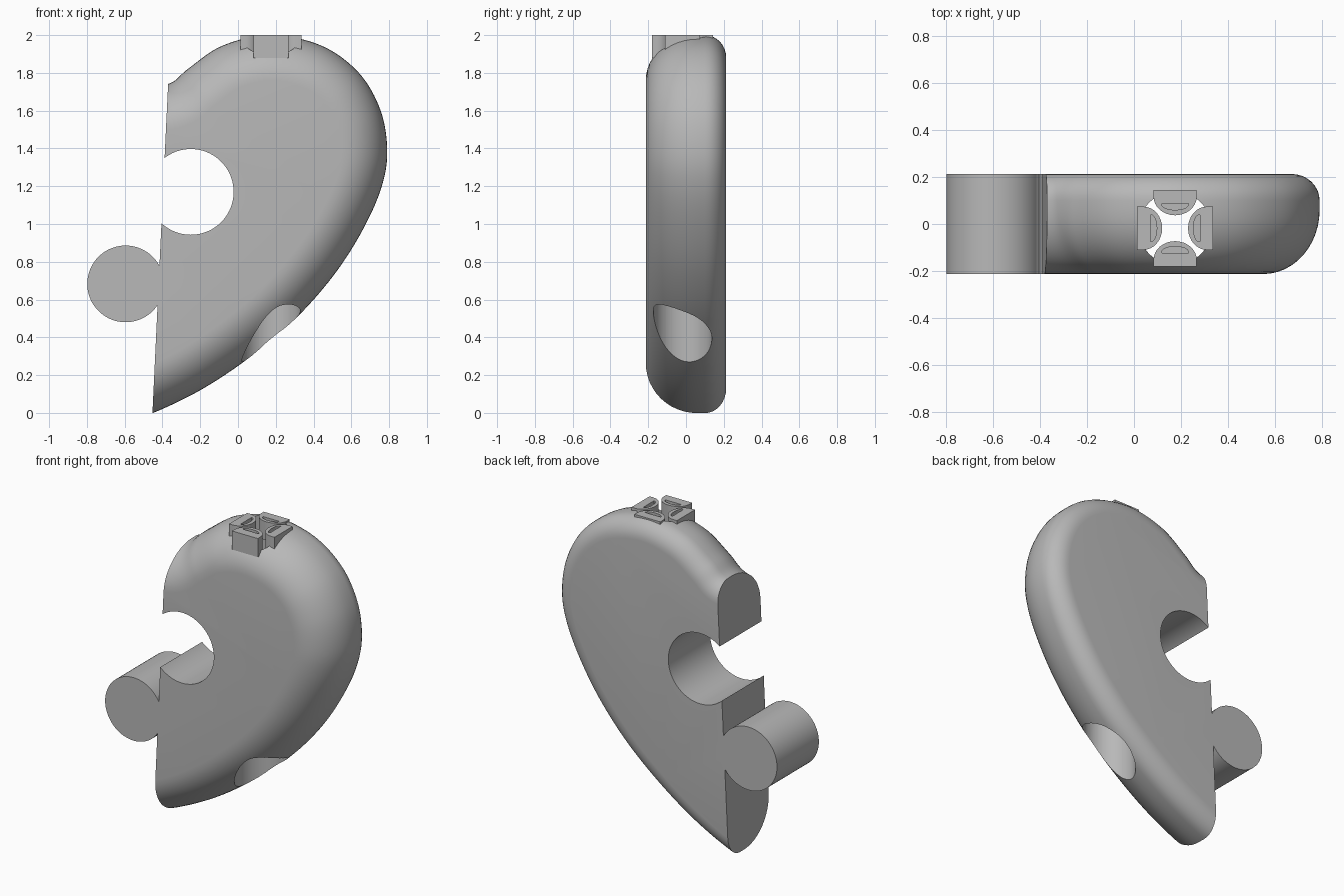
import bpy, bmesh, math
from mathutils import Vector

if "Cube" in bpy.data.objects:
    bpy.data.objects.remove(bpy.data.objects["Cube"])

grey = bpy.data.materials.new("plain grey")
grey.diffuse_color = (0.48, 0.48, 0.48, 1)
grey.use_nodes = True
grey.node_tree.nodes["Principled BSDF"].inputs["Base Color"].default_value = grey.diffuse_color


def add_object(name, bm):
    bmesh.ops.recalc_face_normals(bm, faces=bm.faces[:])
    mesh = bpy.data.meshes.new(name)
    bm.to_mesh(mesh)
    bm.free()
    mesh.materials.append(grey)
    ob = bpy.data.objects.new(name, mesh)
    bpy.context.collection.objects.link(ob)
    return ob


def prism(name, outline, direction):
    """Extrude a flat 3D outline along a vector."""
    bm = bmesh.new()
    face = bm.faces.new([bm.verts.new(p) for p in outline])
    moved = bmesh.ops.extrude_face_region(bm, geom=[face], use_keep_orig=True)["geom"]
    bmesh.ops.translate(bm, vec=direction,
                        verts=[v for v in moved if isinstance(v, bmesh.types.BMVert)])
    return add_object(name, bm)


def circle(cx, cy, r, n=72):
    return [(cx + r * math.cos(2 * math.pi * i / n),
             cy + r * math.sin(2 * math.pi * i / n)) for i in range(n)]


def boolean(ob, other, operation):
    bpy.context.view_layer.objects.active = ob
    mod = ob.modifiers.new("cut", 'BOOLEAN')
    mod.operation, mod.object, mod.solver = operation, other, 'EXACT'
    bpy.ops.object.modifier_apply(modifier=mod.name)
    bpy.data.objects.remove(other)


def smooth(ob, degrees=35):
    bpy.ops.object.select_all(action='DESELECT')
    ob.select_set(True)
    bpy.context.view_layer.objects.active = ob
    bpy.ops.object.shade_smooth_by_angle(angle=math.radians(degrees))


def spline(points, steps):
    """Catmull-Rom curve through the points."""
    pts = [Vector(p) for p in points]
    out = []
    for i in range(1, len(pts) - 2):
        a, b, c, d = pts[i - 1:i + 3]
        for k in range(steps):
            t = k / steps
            out.append(0.5 * (2 * b + (c - a) * t + (2 * a - 5 * b + 4 * c - d) * t * t
                              + (3 * b - a - 3 * c + d) * t ** 3))
    return out


# Half heart outline (x, z), running past the straight cut at both ends
edge = spline([(-0.85, -0.08), (-0.7, -0.05), (-0.56, -0.02), (-0.45, 0.0), (-0.2, 0.12),
               (0.05, 0.285), (0.3, 0.495), (0.5, 0.72), (0.65, 0.95), (0.755, 1.18),
               (0.79, 1.38), (0.755, 1.6), (0.64, 1.80), (0.44, 1.945), (0.17, 2.0),
               (-0.08, 1.945), (-0.26, 1.825), (-0.36, 1.745), (-0.5, 1.73),
               (-0.65, 1.73), (-0.8, 1.73)], 8)
normals = []
for i in range(len(edge)):
    d = (edge[min(i + 3, len(edge) - 1)] - edge[max(i - 3, 0)]).normalized()
    normals.append(Vector((-d.y, d.x)))

# Edge rounding as (y, inset): wide curve in front, tight curve behind
half = math.pi / 2
rounding = [(0.06 - 0.273 * math.cos(half * k / 12), 0.24 * (1 - math.sin(half * k / 12)))
            for k in range(13)]
rounding += [(0.10 + 0.113 * math.sin(half * k / 8), 0.12 * (1 - math.cos(half * k / 8)))
             for k in range(9)]

# Heart body, lofted from inset rings
bm = bmesh.new()
rings = []
for y, inset in rounding:
    ring = []
    for p, n in zip(edge, normals):
        q = p + n * inset
        ring.append(bm.verts.new((q.x, y, q.y)))
    rings.append(ring)
for a, b in zip(rings, rings[1:]):
    for i in range(len(a)):
        j = (i + 1) % len(a)
        bm.faces.new((a[i], a[j], b[j], b[i]))
bm.faces.new(rings[0])
bm.faces.new(rings[-1])

# Straight, slightly leaning cut down the middle of the heart
cut = bmesh.ops.bisect_plane(bm, geom=bm.verts[:] + bm.edges[:] + bm.faces[:],
                             plane_co=(-0.453, 0, 0), plane_no=(-1.74, 0, 0.083),
                             clear_outer=True)["geom_cut"]
bmesh.ops.holes_fill(bm, edges=[e for e in cut if isinstance(e, bmesh.types.BMEdge)], sides=0)
body = add_object("heart_body", bm)

# Round socket, and vertical hole for a cord
boolean(body, prism("socket_cutter", [(x, -0.4, z) for x, z in circle(-0.25, 1.17, 0.227)],
                    (0, 0.8, 0)), 'DIFFERENCE')
CX, CY = 0.175, -0.018
boolean(body, prism("cord_cutter", [(x, y, -0.3) for x, y in circle(CX, CY, 0.155)],
                    (0, 0, 2.6)), 'DIFFERENCE')

# Round joining knob
boolean(body, prism("knob", [(x, -0.213, z) for x, z in circle(-0.595, 0.683, 0.203)],
                    (0, 0.426, 0)), 'UNION')
smooth(body)


def lens(width, outer, shoulder, inner, turn, z):
    """Flat-backed rounded outline facing the cord hole."""
    pts = [(-width, outer), (width, outer)]
    pts += [(width * math.cos(math.pi * k / 16),
             shoulder - (shoulder - inner) * math.sin(math.pi * k / 16)) for k in range(17)]
    c, s = math.cos(turn), math.sin(turn)
    return [(CX + u * c - v * s, CY + u * s + v * c, z) for u, v in pts]


# Four slotted clips around the top of the hole
for i in range(4):
    turn = i * half
    clip = prism(f"clip_{i + 1}", lens(0.092, 0.162, 0.135, 0.055, turn, 1.88), (0, 0, 0.12))
    slot = prism("slot_cutter", lens(0.056, 0.105, 0.1, 0.078, turn, 1.965), (0, 0, 0.1))
    boolean(clip, slot, 'DIFFERENCE')
    smooth(clip)
